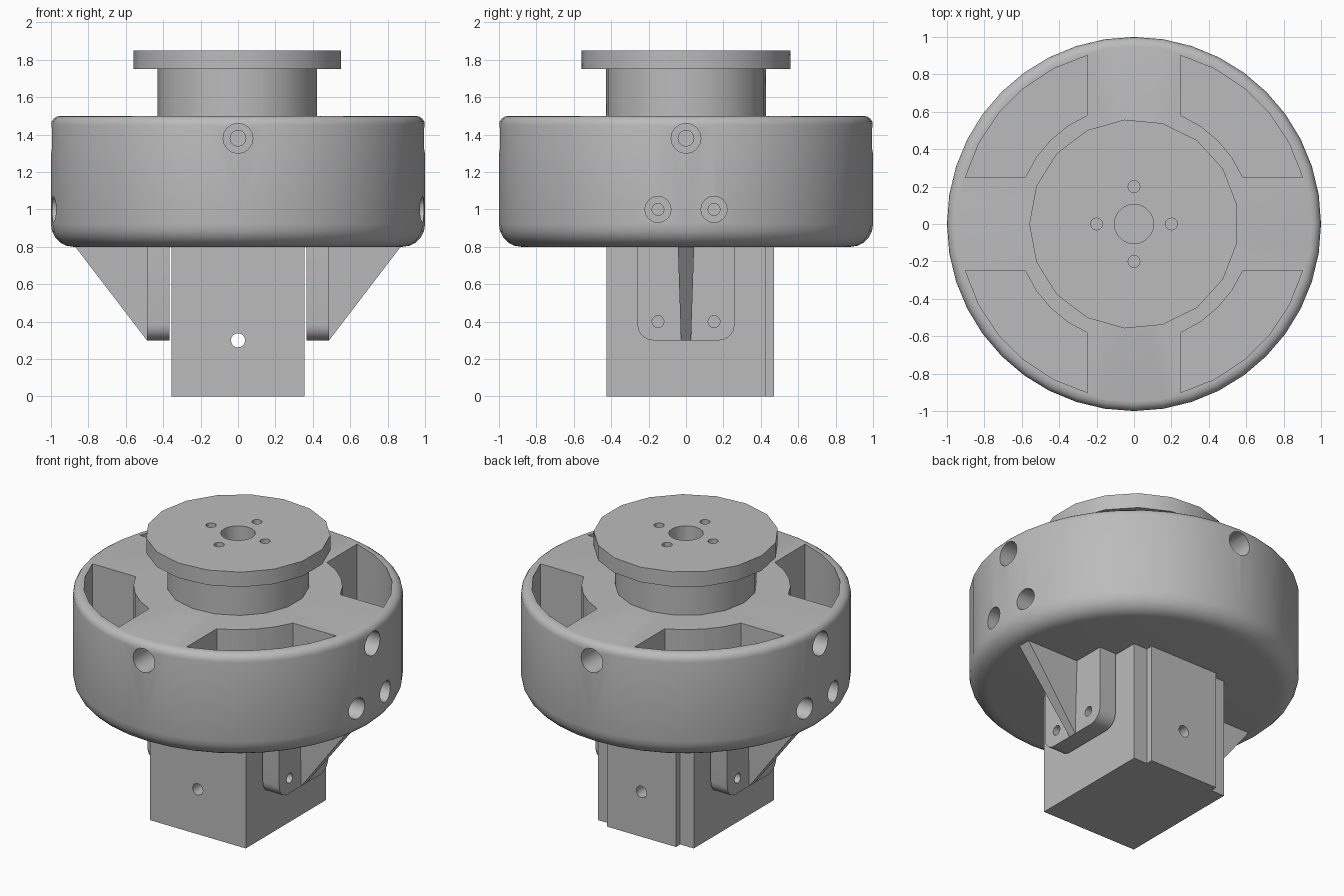
import bpy, bmesh
from math import pi, cos, sin, radians
from mathutils import Matrix, Vector

cube = bpy.data.objects.get("Cube")
if cube:
    bpy.data.objects.remove(cube, do_unlink=True)

GREY = (0.5, 0.5, 0.5, 1)
grey = bpy.data.materials.new("plain grey")
grey.use_nodes = True
grey.diffuse_color = GREY
grey.node_tree.nodes["Principled BSDF"].inputs["Base Color"].default_value = GREY


def finish(bm, name):
    bmesh.ops.recalc_face_normals(bm, faces=bm.faces)
    mesh = bpy.data.meshes.new(name)
    bm.to_mesh(mesh)
    bm.free()
    mesh.materials.append(grey)
    obj = bpy.data.objects.new(name, mesh)
    bpy.context.collection.objects.link(obj)
    return obj


def lathe(name, profile, sides, start=0.0):
    """Revolve a closed (radius, z) profile; end points lie on the axis."""
    bm = bmesh.new()
    turn = Matrix.Rotation(start, 3, 'Z')
    verts = [bm.verts.new(turn @ Vector((r, 0, z))) for r, z in profile]
    edges = [bm.edges.new(pair) for pair in zip(verts, verts[1:])]
    bmesh.ops.spin(bm, geom=verts + edges, cent=(0, 0, 0), axis=(0, 0, 1),
                   angle=2 * pi, steps=sides, use_merge=False)
    bmesh.ops.remove_doubles(bm, verts=bm.verts, dist=0.0005)
    return finish(bm, name)


def prism(name, outline, direction):
    """Extrude a planar outline along a direction."""
    bm = bmesh.new()
    face = bm.faces.new([bm.verts.new(p) for p in outline])
    new = bmesh.ops.extrude_face_region(bm, geom=[face])["geom"]
    bmesh.ops.translate(bm, vec=direction,
                        verts=[v for v in new if isinstance(v, bmesh.types.BMVert)])
    return finish(bm, name)


def box(name, low, high):
    (x0, y0, z0), (x1, y1, z1) = low, high
    base = [(x0, y0, z0), (x1, y0, z0), (x1, y1, z0), (x0, y1, z0)]
    return prism(name, base, (0, 0, z1 - z0))


def rod(start, end, radius, sides=16):
    """Round cutter between two points."""
    a, b = Vector(start), Vector(end)
    bm = bmesh.new()
    matrix = (Matrix.Translation((a + b) / 2)
              @ (b - a).to_track_quat('Z', 'Y').to_matrix().to_4x4())
    bmesh.ops.create_cone(bm, cap_ends=True, segments=sides, radius1=radius,
                          radius2=radius, depth=(b - a).length, matrix=matrix)
    return finish(bm, "cutter")


def activate(obj):
    bpy.ops.object.select_all(action='DESELECT')
    obj.select_set(True)
    bpy.context.view_layer.objects.active = obj


def cut(obj, cutters):
    activate(obj)
    for cutter in cutters:
        mod = obj.modifiers.new("cut", 'BOOLEAN')
        mod.operation = 'DIFFERENCE'
        mod.solver = 'EXACT'
        mod.object = cutter
        bpy.ops.object.modifier_apply(modifier=mod.name)
        bpy.data.objects.remove(cutter, do_unlink=True)


def smooth(obj):
    activate(obj)
    bpy.ops.object.shade_smooth_by_angle(angle=radians(30))


def arc(cx, cy, r, a0, a1, steps):
    return [(cx + r * cos(a0 + (a1 - a0) * i / steps),
             cy + r * sin(a0 + (a1 - a0) * i / steps)) for i in range(steps + 1)]


# Drum with rounded rims
rim = arc(0.88, 0.92, 0.12, -pi / 2, 0, 5) + arc(0.95, 1.45, 0.05, 0, pi / 2, 4)
drum = lathe("drum", [(0, 0.8)] + rim + [(0, 1.5)], 40)

# Four open pockets leaving cross-shaped spokes
cutters = []
for sx in (-1, 1):
    for sy in (-1, 1):
        outer = arc(0, 0, 0.935, radians(15.5), radians(74.5), 5)
        inner = arc(0, 0, 0.633, radians(66.7), radians(23.3), 4)
        cutters.append(prism("cutter", [(sx * x, sy * y, 0.9) for x, y in outer + inner],
                             (0, 0, 0.8)))

# Counterbored screw holes, one per spoke and a lower pair on each side
for dx, dy in ((1, 0), (-1, 0), (0, 1), (0, -1)):
    cutters.append(rod((dx * 1.1, dy * 1.1, 1.38), (dx * 0.75, dy * 0.75, 1.38), 0.08))
    cutters.append(rod((dx * 0.8, dy * 0.8, 1.38), (dx * 0.5, dy * 0.5, 1.38), 0.042))
for s in (-1, 1):
    for y in (-0.15, 0.15):
        cutters.append(rod((s * 1.1, y, 1), (s * 0.75, y, 1), 0.07))
        cutters.append(rod((s * 0.8, y, 1), (s * 0.5, y, 1), 0.032))
cut(drum, cutters)
smooth(drum)

# Neck and flange with centre bore and four bolt holes
flange = lathe("neck_and_flange", [(0, 1.48), (0.43, 1.48), (0.43, 1.75),
                                   (0.56, 1.75), (0.56, 1.85), (0, 1.85)], 17, pi)
holes = [rod((0, 0, 1.51), (0, 0, 2), 0.105, 20)]
for x, y in ((0.2, 0), (-0.2, 0), (0, 0.2), (0, -0.2)):
    holes.append(rod((x, y, 1.6), (x, y, 2), 0.032, 12))
cut(flange, holes)
smooth(flange)

# Square base block with a raised back plate and a cross hole
block = box("base_block", (-0.355, -0.425, 0), (0.355, 0.425, 0.82))
plate = box("back_plate", (-0.255, 0.42, 0), (0.255, 0.47, 0.82))
for part in (block, plate):
    cut(part, [rod((0, -1, 0.3), (0, 1, 0.3), 0.038)])
    smooth(part)

# Side brackets: rounded pad with two holes and a tapered gusset
for s, side in ((1, "left"), (-1, "right")):
    lower = (arc(-0.175, 0.385, 0.085, pi, 1.5 * pi, 5)
             + arc(0.175, 0.385, 0.085, -pi / 2, 0, 5))
    outline = lower + [(0.26, 0.82), (-0.26, 0.82)]
    pad = prism(side + "_bracket_pad", [(s * 0.365, y, z) for y, z in outline],
                (s * 0.122, 0, 0))
    cut(pad, [rod((s * 0.36, y, 0.4), (s * 0.6, y, 0.4), 0.032) for y in (-0.15, 0.15)])
    smooth(pad)

    bm = bmesh.new()
    for y in (-1, 1):
        for x, half, z in ((0.47, 0.027, 0.3), (0.487, 0.027, 0.3),
                           (0.885, 0.044, 0.82), (0.47, 0.044, 0.82)):
            bm.verts.new((s * x, y * half, z))
    bmesh.ops.convex_hull(bm, input=bm.verts)
    finish(bm, side + "_bracket_gusset")
